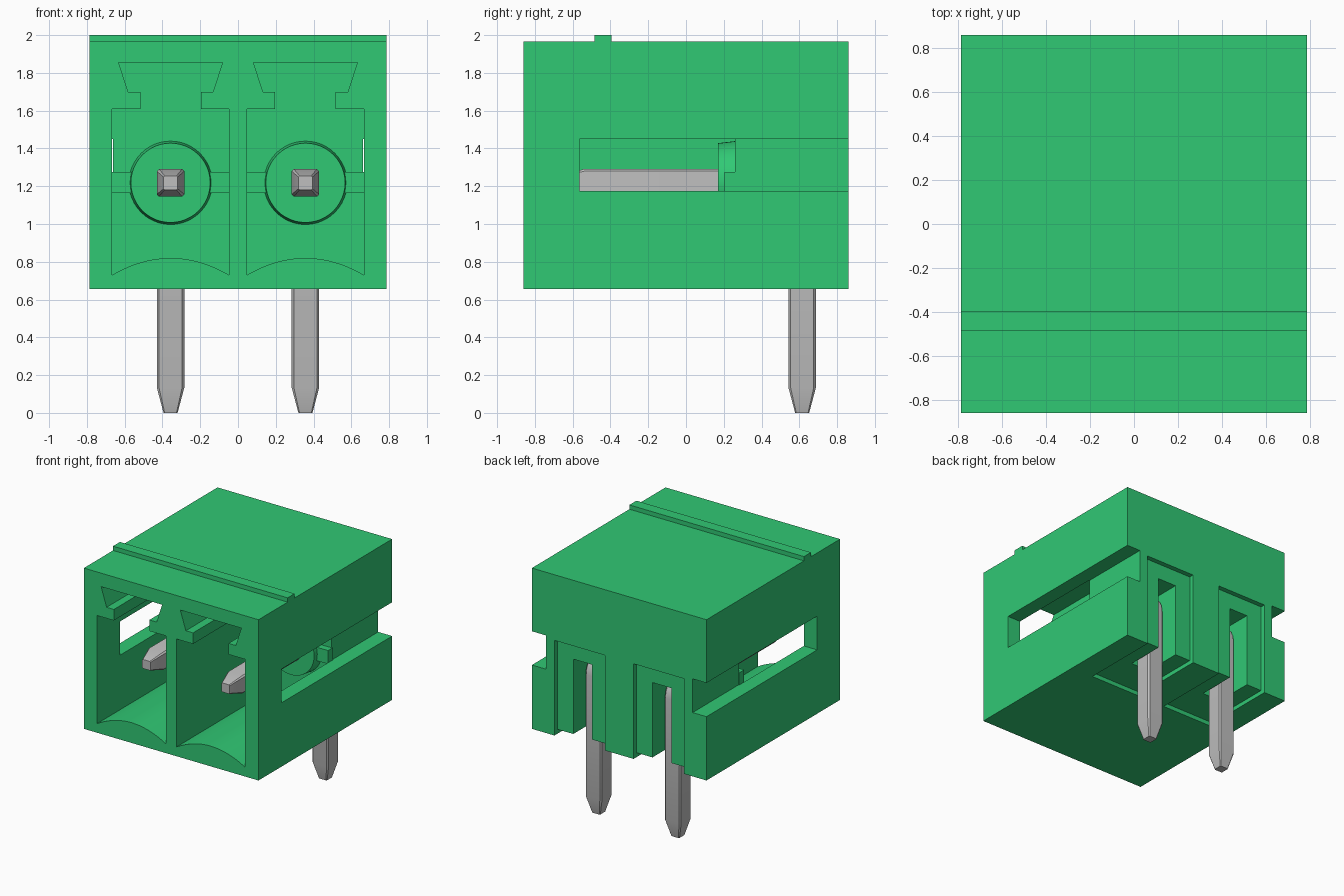
import bpy, bmesh, math

cube = bpy.data.objects.get("Cube")
if cube:
    bpy.data.objects.remove(cube, do_unlink=True)


def material(name, rgb):
    m = bpy.data.materials.new(name)
    m.use_nodes = True
    m.diffuse_color = (*rgb, 1)
    m.node_tree.nodes["Principled BSDF"].inputs["Base Color"].default_value = (*rgb, 1)
    return m


GREEN = material("green plastic", (0.03, 0.58, 0.175))
METAL = material("grey metal", (0.52, 0.52, 0.52))


def loft(name, rings, mat):
    """Join equal-sized rings of points into a closed solid."""
    bm = bmesh.new()
    loops = [[bm.verts.new(p) for p in ring] for ring in rings]
    n = len(loops[0])
    for a, b in zip(loops, loops[1:]):
        for i in range(n):
            j = (i + 1) % n
            bm.faces.new((a[i], a[j], b[j], b[i]))
    bm.faces.new(loops[0])
    bm.faces.new(loops[-1])
    bmesh.ops.recalc_face_normals(bm, faces=bm.faces)
    me = bpy.data.meshes.new(name)
    bm.to_mesh(me)
    bm.free()
    me.materials.append(mat)
    ob = bpy.data.objects.new(name, me)
    bpy.context.collection.objects.link(ob)
    return ob


def box(name, x, y, z, mat=GREEN):
    return loft(name, [[(x[0], y[0], h), (x[1], y[0], h), (x[1], y[1], h), (x[0], y[1], h)]
                       for h in z], mat)


def cut(target, cutter):
    mod = target.modifiers.new("cut", 'BOOLEAN')
    mod.operation = 'DIFFERENCE'
    mod.solver = 'EXACT'
    mod.object = cutter
    bpy.context.view_layer.objects.active = target
    bpy.ops.object.modifier_apply(modifier=mod.name)
    bpy.data.objects.remove(cutter, do_unlink=True)


def smooth(ob):
    bpy.ops.object.select_all(action='DESELECT')
    ob.select_set(True)
    bpy.context.view_layer.objects.active = ob
    bpy.ops.object.shade_smooth_by_angle(angle=math.radians(25))


W, D = 0.787, 0.86          # half width and half depth of the housing
PITCH, AXIS = 0.357, 1.218  # contact spacing from centre, contact height
BACK = 0.26                 # rear wall of the sockets

housing = box("housing", (-W, W), (-D, D), (0.655, 1.965))

# Socket outline: arched floor, straight walls, dovetail keyway on top
keyway = [(0.31, 1.61), (0.16, 1.61), (0.16, 1.70), (0.225, 1.70), (0.275, 1.855)]
floor = []
for i in range(17):
    t = -1 + i / 8
    floor.append((0.31 * t, 0.82 - 0.09 * t * t))
outline = floor + keyway + [(-x, z) for x, z in reversed(keyway)]

for side in (-1, 1):
    c = side * PITCH
    # Plug socket
    cut(housing, loft("socket_cutter", [[(c + x, y, z) for x, z in outline]
                                        for y in (-1, BACK)], GREEN))
    # Side window running back into an open groove
    xs = sorted((side * 0.662, side * 1.0))
    cut(housing, box("window_cutter", xs, (-0.565, 1), (1.175, 1.45)))
    # Shallow recess on the back and underside
    cut(housing, box("recess_cutter", (c - 0.227, c + 0.227), (0.82, 1), (0.5, 1.43)))
    cut(housing, box("underside_cutter", (c - 0.227, c + 0.227), (0.2, 1), (0.5, 0.69)))
    # Deep slot for the contact leg
    cut(housing, box("slot_cutter", (c - 0.085, c + 0.085), (0.5, 1), (0.5, 1.30)))
smooth(housing)

# Ridge across the top
box("top_ridge", (-W, W), (-0.485, -0.395), (1.95, 2.0))

for side, label in ((-1, "right"), (1, "left")):
    c = side * PITCH
    # Tapered round boss and cross rib on the socket's rear wall
    rings = []
    for y, r in ((0.17, 0.21), (0.27, 0.222)):
        rings.append([(c + r * math.cos(a * math.tau / 48), y, AXIS + r * math.sin(a * math.tau / 48))
                      for a in range(48)])
    smooth(loft(label + "_contact_boss", rings, GREEN))
    box(label + "_cross_rib", (c - 0.311, c + 0.311), (0.205, 0.27), (1.165, 1.275))

    # Bent square contact with chamfered edges and tapered ends
    k = 0.84
    section = [(1, k), (k, 1), (-k, 1), (-1, k), (-1, -k), (-k, -1), (k, -1), (1, -k)]
    path = [(-0.67, AXIS, 0.037, 0), (-0.54, AXIS, 0.073, 0)]
    for i in range(6):
        a = i * math.pi / 10
        path.append((0.525 + 0.09 * math.sin(a), AXIS - 0.09 + 0.09 * math.cos(a), 0.073, a))
    path += [(0.615, 0.135, 0.073, math.pi / 2), (0.615, 0, 0.037, math.pi / 2)]
    smooth(loft(label + "_contact_pin",
                [[(c + u * h, y + v * h * math.sin(a), z + v * h * math.cos(a)) for u, v in section]
                 for y, z, h, a in path], METAL))
